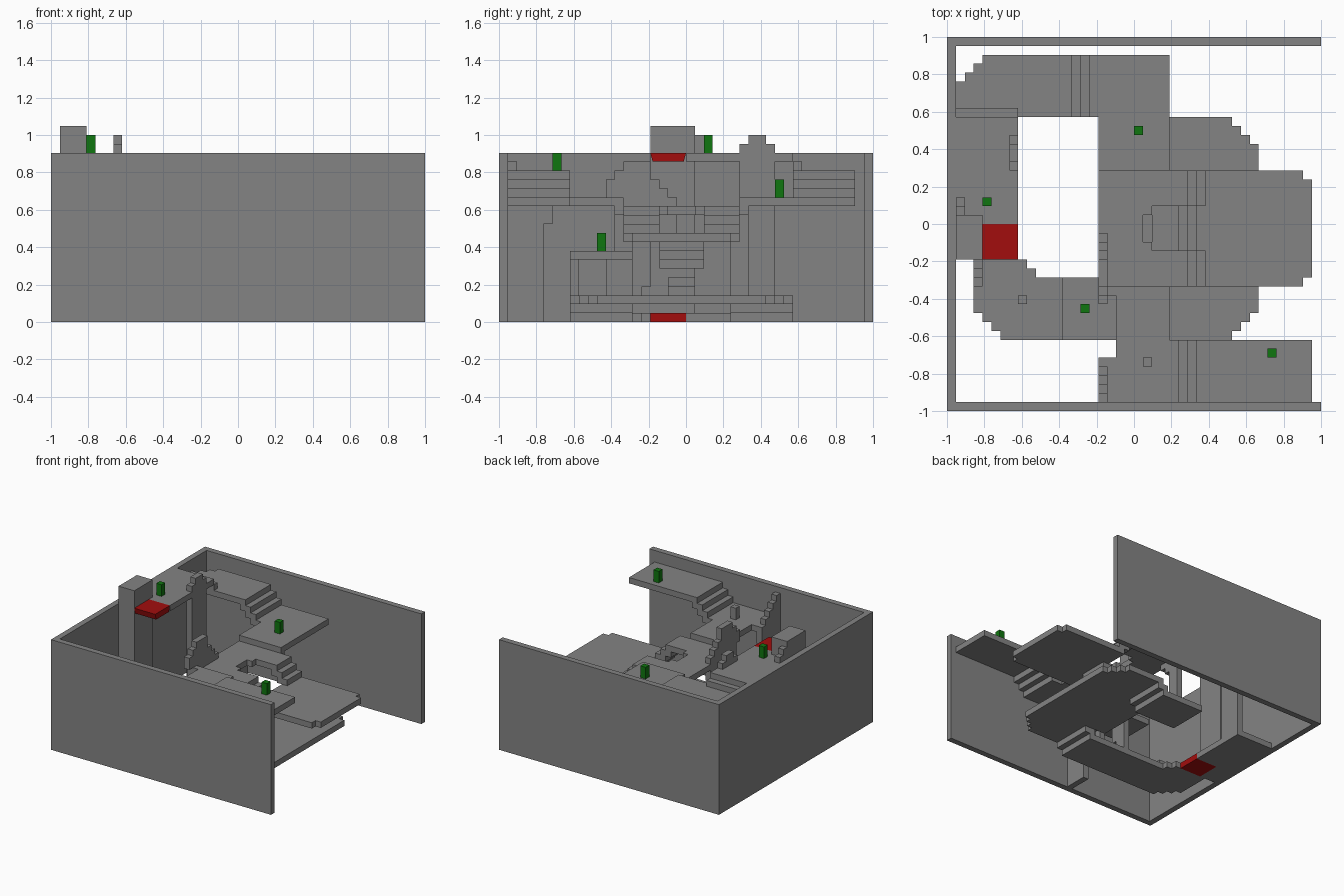
import bpy
import bmesh
from mathutils import Matrix, Vector

old = bpy.data.objects.get("Cube")
if old:
    bpy.data.objects.remove(old, do_unlink=True)

U = 2 / 42  # one grid cell


def material(name, rgb):
    m = bpy.data.materials.new(name)
    m.use_nodes = True
    m.diffuse_color = (*rgb, 1)
    bsdf = m.node_tree.nodes["Principled BSDF"]
    bsdf.inputs["Base Color"].default_value = (*rgb, 1)
    bsdf.inputs["Roughness"].default_value = 0.9
    return m


GREY = material("stone grey", (0.23, 0.23, 0.23))
GREEN = material("marker green", (0.005, 0.18, 0.005))
RED = material("lift red", (0.36, 0.004, 0.004))


def blocks(name, boxes, mat=GREY):
    """One object from boxes (x0, x1, y0, y1, z0, z1) counted in grid cells."""
    bm = bmesh.new()
    for x0, x1, y0, y1, z0, z1 in boxes:
        size = Vector((x1 - x0, y1 - y0, z1 - z0)) * U
        mid = Vector(((x0 + x1) / 2 - 21, (y0 + y1) / 2 - 21, (z0 + z1) / 2)) * U
        bmesh.ops.create_cube(bm, size=1, matrix=Matrix.Translation(mid) @ Matrix.Diagonal((*size, 1)))
    me = bpy.data.meshes.new(name)
    bm.to_mesh(me)
    bm.free()
    me.materials.append(mat)
    ob = bpy.data.objects.new(name, me)
    bpy.context.collection.objects.link(ob)
    return ob


def stairs_x(x, y0, y1, top, step, n):
    """n two-cell-thick steps along +x, each changing height by step."""
    return [(x + i, x + i + 1, y0, y1, top + i * step - 2, top + i * step) for i in range(n)]


def stepped_wall(x, y0, tops, bottom):
    """A one-cell wall along y with one top height per cell."""
    return [(x, x + 1, y0 + i, y0 + i + 1, bottom, t) for i, t in enumerate(tops)]


# Outer walls
blocks("front_wall", [(0, 42, 0, 1, 0, 19)])
blocks("back_wall", [(0, 42, 41, 42, 0, 19)])
blocks("right_wall", [(0, 1, 1, 41, 0, 19)])

# Upper walkway along the right wall, with a step down to the back
blocks("upper_walkway", [(1, 8, 22, 33, 18, 19), (4, 8, 21, 22, 18, 19), (1, 8, 33, 34, 16, 18)])

# Back walkway with clipped corner, stairs and landing
back = [(1, 14, 34, 37, 16, 17), (8, 14, 33, 34, 16, 17)]
back += [(1 + i, 14, 36 + i, 37 + i, 16, 17) for i in range(1, 4)]
back += [(13, 14, 33, 40, 15, 16)] + stairs_x(14, 33, 40, 16, -1, 2)
blocks("back_walkway", back)
blocks("back_landing", [(16, 25, 33, 40, 13, 14), (17, 25, 28, 33, 13, 14), (17, 25, 27, 28, 12, 14)])

# Front ledge with stairs and landing
blocks("front_ledge", [(28, 41, 1, 8, 16, 17), (28, 29, 1, 8, 15, 16)] + stairs_x(26, 1, 8, 15, 1, 2))
blocks("front_landing", [(17, 26, 1, 5, 13, 14), (18, 26, 5, 6, 13, 14), (19, 26, 6, 8, 13, 14),
                         (19, 25, 8, 13, 13, 14), (18, 25, 13, 14, 12, 14)])

# Central floor with a stairwell opening
hall = [(18, 22, 14, 27, 12, 13), (22, 23, 14, 19, 12, 13), (22, 23, 22, 27, 12, 13)]
for y0, y1 in ((14, 18), (23, 27)):
    hall += [(23, 27, y0, y1, 12, 13), (26, 27, y0, y1, 11, 12)]
    hall += stairs_x(27, y0, y1, 12, -1, 2)
    hall += [(29, 30, y0, y1, 9, 10)]
blocks("central_floor", hall)
blocks("wide_balcony", [(29, 40, 14, 27, 9, 10), (40, 41, 15, 26, 9, 10)])

# Inner stairwell
well = stairs_x(26, 18, 23, 8, 1, 3) + [(23, 26, 18, 23, 6, 7)]
blocks("stairwell", well + [(22, 23, 19, 22, 2, 5), (23, 24, 19, 22, 2, 4)])

# Lowest terrace with clipped corners, side stairs and floors
low = [(25, 35, 11, 30, 2, 3), (22, 25, 15, 26, 2, 3)]
for i in range(3):
    low += [(25, 34 - i, 10 - i, 11 - i, 2, 3), (25, 34 - i, 30 + i, 31 + i, 2, 3)]
for y0, y1 in ((8, 15), (26, 33)):
    low += [(25, 26, y0, y1, 1, 2), (24, 25, y0, y1, 0, 2), (17, 24, y0, y1, 0, 1)]
blocks("lower_terrace", low)

# Ground path curving to the lift
path = [(3, 17, 11, 15, 0, 1), (3, 10, 15, 16, 0, 1), (3, 9, 16, 17, 0, 1)]
path += [(4 + i, 17, 10 - i, 11 - i, 0, 1) for i in range(3)]
path += [(1, 8, 22, 31, 0, 1), (4, 8, 21, 22, 0, 1)]
blocks("ground_path", path)
blocks("path_steps", stepped_wall(3, 14, (2, 3, 4), 1))

# Raised deck over the path
blocks("raised_deck", [(13, 19, 8, 15, 7, 8), (17, 18, 8, 9, 1, 7), (17, 18, 12, 13, 3, 7)])

# Tower, pillar and stepped inner walls
blocks("tower", [(1, 4, 17, 22, 0, 22), (1, 2, 22, 23, 19, 21), (1, 2, 23, 24, 19, 20)])
blocks("tall_pillar", stepped_wall(7, 27, (20, 21, 21, 20), 0))
blocks("front_stepped_wall", stepped_wall(17, 1, (18, 17, 16, 15), 0) + [(17, 18, 5, 6, 11, 14)])
blocks("middle_stepped_wall", stepped_wall(17, 14, (18, 18, 18, 16, 15, 14), 10)
       + [(17, 18, 12, 13, 14, 16), (17, 18, 13, 14, 13, 17), (17, 18, 13, 15, 0, 13)])
blocks("middle_arch", [(17, 18, 20, 27, 12, 13), (17, 18, 26, 28, 0, 13), (17, 18, 25, 26, 10, 13),
                       (17, 18, 24, 25, 11, 13)])

# Small posts
blocks("landing_post", [(22, 23, 5, 6, 14, 16)])
blocks("path_post", [(8, 9, 12, 13, 1, 3)])

# Lift plates, the upper one tapered underneath
lift = blocks("upper_lift_plate", [(4, 8, 17, 21, 18, 19)], RED)
for v in lift.data.vertices:
    if v.co.z < 18.5 * U:
        v.co.y += 0.012 if v.co.y < -2 * U else -0.012
blocks("lower_lift_plate", [(4, 8, 17, 21, 0, 1)], RED)

# Green marker figures
for name, x, y, z in (("back", 21, 31, 14), ("front", 36, 6, 17), ("deck", 15, 11, 8), ("upper", 4, 23, 19)):
    blocks(name + "_marker", [(x, x + 1, y, y + 1, z, z + 2)], GREEN)
